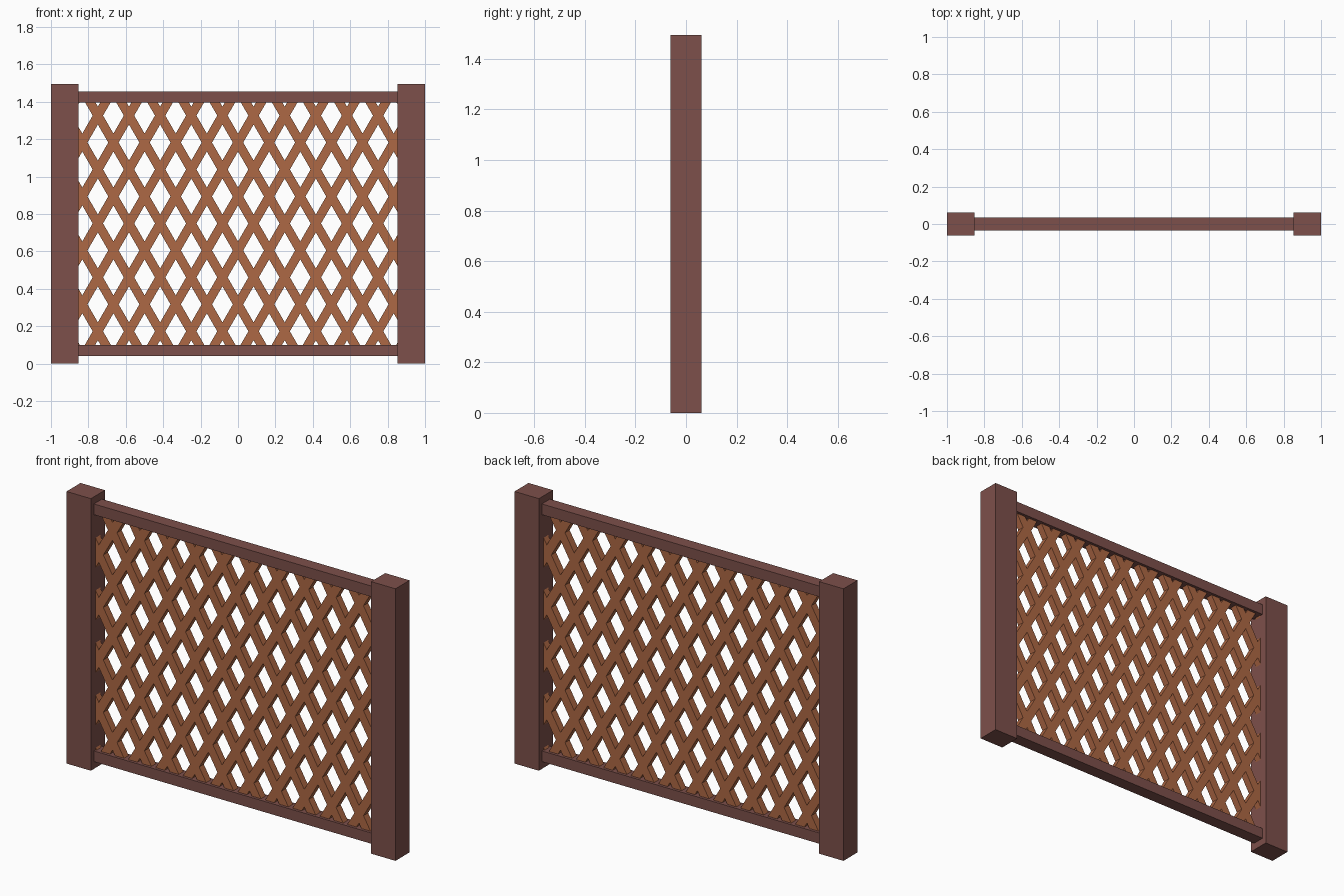
import bpy, bmesh, math
from mathutils import Vector, Matrix

if "Cube" in bpy.data.objects:
    bpy.data.objects.remove(bpy.data.objects["Cube"])


def material(name, rgb):
    m = bpy.data.materials.new(name)
    m.diffuse_color = (*rgb, 1.0)
    m.use_nodes = True
    m.node_tree.nodes["Principled BSDF"].inputs["Base Color"].default_value = m.diffuse_color
    return m


FRAME = material("dark brown wood", (0.205, 0.080, 0.069))
SLAT = material("light brown wood", (0.42, 0.138, 0.058))


def finish(bm, name, mat):
    bmesh.ops.recalc_face_normals(bm, faces=bm.faces)
    mesh = bpy.data.meshes.new(name)
    bm.to_mesh(mesh)
    bm.free()
    mesh.materials.append(mat)
    obj = bpy.data.objects.new(name, mesh)
    bpy.context.collection.objects.link(obj)
    return obj


def add_box(bm, centre, size, rot=Matrix.Identity(4)):
    mat = Matrix.Translation(centre) @ rot @ Matrix.Diagonal((*size, 1.0))
    bmesh.ops.create_cube(bm, size=1.0, matrix=mat)


def box(name, lo, hi, mat):
    lo, hi = Vector(lo), Vector(hi)
    bm = bmesh.new()
    add_box(bm, (lo + hi) / 2, hi - lo)
    return finish(bm, name, mat)


# Posts
INNER = 0.852
box("left_post", (-1, -0.061, 0), (-INNER, 0.061, 1.495), FRAME)
box("right_post", (INNER, -0.061, 0), (1, 0.061, 1.495), FRAME)

# Rails
box("bottom_rail", (-INNER, -0.035, 0.04), (INNER, 0.035, 0.099), FRAME)
box("top_rail", (-INNER, -0.035, 1.397), (INNER, 0.035, 1.456), FRAME)

# Lattice: two crossing sets of slats in one plane, trimmed to the opening
PITCH, WIDTH, THICK, MID = 0.1665, 0.048, 0.04, 0.75
ANGLE = math.radians(60)


def lattice(name, sign):
    bm = bmesh.new()
    rot = Matrix.Rotation(-sign * ANGLE, 4, 'Y')
    for i in range(-10, 10):
        add_box(bm, ((i + 0.5) * PITCH, 0, MID), (3.0, THICK, WIDTH), rot)
    for co, no in (((INNER, 0, 0), (1, 0, 0)), ((-INNER, 0, 0), (-1, 0, 0)),
                   ((0, 0, 1.4), (0, 0, 1)), ((0, 0, 0.095), (0, 0, -1))):
        cut = bmesh.ops.bisect_plane(bm, geom=bm.verts[:] + bm.edges[:] + bm.faces[:],
                                     plane_co=co, plane_no=no, clear_outer=True)
        edges = [e for e in cut["geom_cut"] if isinstance(e, bmesh.types.BMEdge)]
        bmesh.ops.holes_fill(bm, edges=edges, sides=0)
    return finish(bm, name, SLAT)


lattice("rising_lattice_slats", 1)
lattice("falling_lattice_slats", -1)
